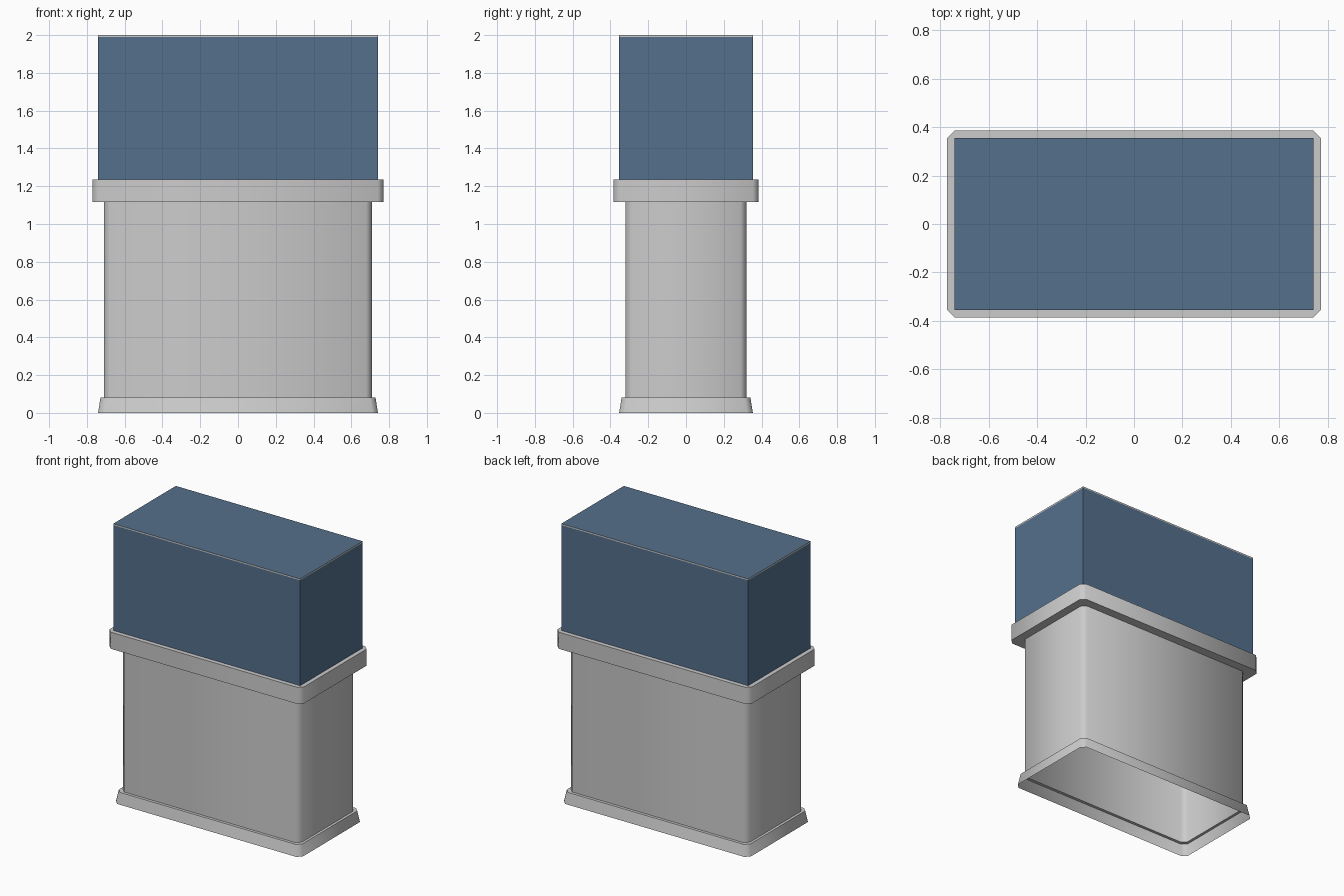
import bpy, bmesh, math

if "Cube" in bpy.data.objects:
    bpy.data.objects.remove(bpy.data.objects["Cube"])


def ring(hx, hy, c, z):
    """Rectangle with corners cut by c, counter-clockwise."""
    return [(hx, -hy + c, z), (hx, hy - c, z), (hx - c, hy, z), (-hx + c, hy, z),
            (-hx, hy - c, z), (-hx, -hy + c, z), (-hx + c, -hy, z), (hx - c, -hy, z)]


def shell(name, sections, cap=False, color=None):
    """Open skin through stacked sections, optionally closed at the top."""
    bm = bmesh.new()
    rings = [[bm.verts.new(p) for p in ring(*s)] for s in sections]
    for a, b in zip(rings, rings[1:]):
        for i in range(8):
            j = (i + 1) % 8
            bm.faces.new((a[i], a[j], b[j], b[i]))
    if cap:
        bm.faces.new(rings[-1])
    bmesh.ops.remove_doubles(bm, verts=bm.verts, dist=1e-5)
    mesh = bpy.data.meshes.new(name)
    bm.to_mesh(mesh)
    bm.free()
    obj = bpy.data.objects.new(name, mesh)
    bpy.context.collection.objects.link(obj)
    if color:
        mat = bpy.data.materials.new(name + "_blue")
        mat.diffuse_color = color
        mat.use_nodes = True
        mat.node_tree.nodes["Principled BSDF"].inputs["Base Color"].default_value = mat.diffuse_color
        mesh.materials.append(mat)
    bpy.ops.object.select_all(action='DESELECT')
    obj.select_set(True)
    bpy.context.view_layer.objects.active = obj
    bpy.ops.object.shade_smooth_by_angle(angle=math.radians(60))
    return obj


BLUE = (0.09, 0.16, 0.26, 1)
X, Y = 0.741, 0.354   # upper box half sizes

# flared foot, hollow column and projecting collar as one skin, open below
shell("pedestal", [
    (0.741, 0.354, 0.031, 0.0),
    (0.728, 0.341, 0.031, 0.081),
    (0.709, 0.32, 0.031, 0.081),
    (0.709, 0.32, 0.031, 1.116),
    (0.771, 0.385, 0.031, 1.116),
    (0.771, 0.385, 0.031, 1.235),
    (X, Y, 0.0, 1.235),
])

# blue upper box walls, thin grey edge band and blue lid
shell("upper_box", [(X, Y, 0, 1.235), (X, Y, 0, 1.99)], color=BLUE)
shell("edge_band", [(X, Y, 0, 1.99), (X, Y, 0, 2.0)])
bpy.ops.mesh.primitive_plane_add(size=2, location=(0, 0, 2.0))
lid = bpy.context.object
lid.name = "lid"
lid.scale = (X, Y, 1)
lid.data.materials.append(bpy.data.materials["upper_box_blue"])
